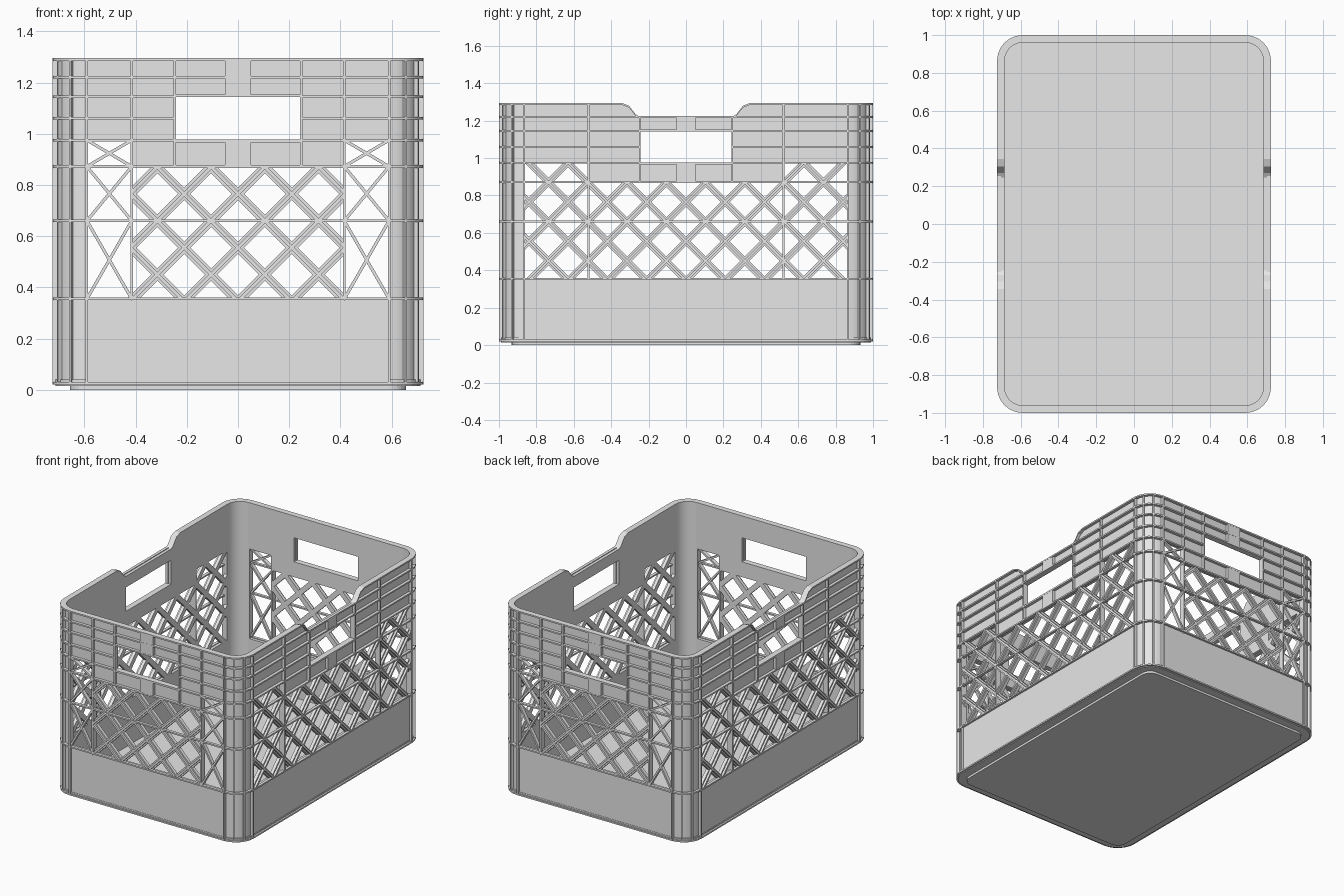
import bpy, bmesh, math

if "Cube" in bpy.data.objects:
    bpy.data.objects.remove(bpy.data.objects["Cube"])

HX, HY, H = 0.725, 1.0, 1.295      # half width, half length, height
R = 0.135                          # corner radius
SKIN, INNER = 0.02, 0.04           # depth of wall skin and of inner face
T = 0.01                           # rib thickness
ROWS = [0.355, 0.66, 0.872, 0.975, 1.06, 1.145, 1.22, H - T / 2]

grey = bpy.data.materials.new("grey_plastic")
grey.diffuse_color = (0.8, 0.8, 0.8, 1)
grey.use_nodes = True
grey.node_tree.nodes["Principled BSDF"].inputs["Base Color"].default_value = grey.diffuse_color


def finish(bm, name, smooth=False):
    bmesh.ops.recalc_face_normals(bm, faces=bm.faces[:])
    me = bpy.data.meshes.new(name)
    bm.to_mesh(me)
    bm.free()
    ob = bpy.data.objects.new(name, me)
    bpy.context.collection.objects.link(ob)
    me.materials.append(grey)
    if smooth:
        bpy.ops.object.select_all(action='DESELECT')
        ob.select_set(True)
        bpy.context.view_layer.objects.active = ob
        bpy.ops.object.shade_smooth_by_angle(angle=math.radians(35))
    return ob


def loft(bm, a, b):
    """Closed prism between two matching outlines."""
    va, vb = [bm.verts.new(p) for p in a], [bm.verts.new(p) for p in b]
    n = len(va)
    bm.faces.new(va)
    bm.faces.new(vb[::-1])
    for i in range(n):
        j = (i + 1) % n
        bm.faces.new((va[j], va[i], vb[i], vb[j]))


def place(side, u, z, d):
    """Wall position u, height z and depth d below the outer face."""
    return {"front": (u, d - HY, z), "back": (-u, HY - d, z),
            "right": (HX - d, u, z), "left": (d - HX, -u, z)}[side]


def prism(bm, side, poly, d0, d1):
    loft(bm, [place(side, u, z, d0) for u, z in poly],
         [place(side, u, z, d1) for u, z in poly])


def box(bm, side, u0, u1, z0, z1, d0=SKIN, d1=INNER):
    prism(bm, side, [(u0, z0), (u1, z0), (u1, z1), (u0, z1)], d0, d1)


def pair(bm, side, u0, u1, z0, z1, d0=SKIN, d1=INNER):
    box(bm, side, u0, u1, z0, z1, d0, d1)
    box(bm, side, -u1, -u0, z0, z1, d0, d1)


def bar(bm, side, p, q, w, d0, d1, rect):
    """Slanted bar from p to q whose ends are cut along the window edge."""
    s = (q[1] - p[1]) / (q[0] - p[0])
    h = w / 2 * math.hypot(1, s)

    def shift(pt, k):
        if min(abs(pt[1] - rect[2]), abs(pt[1] - rect[3])) < 1e-6:
            return (pt[0] - k / s, pt[1])
        return (pt[0], pt[1] + k)
    prism(bm, side, [shift(p, h), shift(p, -h), shift(q, -h), shift(q, h)], d0, d1)


def lattice(bm, side, u0, u1, z0, z1):
    """Diagonal bars on a 0.21 pitch, each a wide plate with a thin outer fin."""
    for s in (1, -1):
        for k in range(-12, 13):
            c = 0.66 - s * 0.105 + 0.21 * k
            ua, ub = sorted(((z0 - c) / s, (z1 - c) / s))
            a, b = max(u0, ua), min(u1, ub)
            if b - a > 0.03:
                p, q = (a, s * a + c), (b, s * b + c)
                bar(bm, side, p, q, 0.034, 0.018, INNER, (u0, u1, z0, z1))
                bar(bm, side, p, q, 0.014, 0.004, 0.018, (u0, u1, z0, z1))


def cross(bm, side, u0, u1, z0, z1):
    for p, q in (((u0, z0), (u1, z1)), ((u0, z1), (u1, z0))):
        bar(bm, side, p, q, 0.012, 0.004, 0.03, (u0, u1, 9, 9))


def wall(side):
    end = side in ("front", "back")
    edge = (HX if end else HY) - R          # where the rounded corner begins
    split = 0.415 if end else 0.522         # edge of the centre field
    top = H if end else 1.22

    # wall skin around the windows and the hand hole
    bm = bmesh.new()
    box(bm, side, -edge, edge, 0.02, 0.355, 0.014)
    box(bm, side, -0.245, 0.245, 1.145, top)
    pair(bm, side, 0.245, edge, 0.975, 1.145)
    box(bm, side, -split, split, 0.872, 0.975)
    notch = [(0.245, 1.22), (0.27, 1.235), (0.305, 1.28), (0.345, H)]
    for m in (1, -1):
        if end:
            box(bm, side, *sorted((m * 0.245, m * edge)), 1.145, H)
        else:
            outline = [(0.245, 1.145)] + notch + [(edge, H), (edge, 1.145)]
            prism(bm, side, [(m * u, z) for u, z in outline], SKIN, INNER)
    finish(bm, side + "_wall_skin")

    # outer ribs and solid blocks above and below the hand hole
    bm = bmesh.new()
    t = T / 2
    box(bm, side, -edge, edge, 0.02, 0.03, 0, SKIN)
    for z in ROWS:
        if z in (0.975, 1.06, 1.145) or (z > 1.25 and not end):
            pair(bm, side, 0.345 if z > 1.25 else 0.245, edge, z - t, z + t, 0, SKIN)
        else:
            box(bm, side, -edge, edge, z - t, z + t, 0, SKIN)
    box(bm, side, -0.25, 0.25, 0.965, 0.977, 0, INNER)      # hand hole edges
    box(bm, side, -0.25, 0.25, 1.143, 1.153, 0, INNER)
    pair(bm, side, 0.242, 0.252, 0.872, top, 0, SKIN)
    pair(bm, side, split - t, split + t, 0.355, H, 0, INNER)
    pair(bm, side, edge - t, edge + t, 0.02, H, 0, INNER)
    box(bm, side, -0.05, 0.05, 0.872, 0.975, 0.001, SKIN)
    box(bm, side, -0.05, 0.05, 1.145, top, 0.001, SKIN)
    if not end:
        for m in (1, -1):
            for (ua, za), (ub, zb) in zip(notch, notch[1:]):
                prism(bm, side, [(m * ua, za), (m * ub, zb), (m * ub, zb - T),
                                 (m * ua, za - T)], 0, SKIN)
    finish(bm, side + "_wall_ribs")

    # open lattice
    bm = bmesh.new()
    if end:
        lattice(bm, side, -split, split, 0.355, 0.872)
        for z0, z1 in ((0.355, 0.66), (0.66, 0.872), (0.872, 0.975)):
            cross(bm, side, split, edge, z0, z1)
            cross(bm, side, -edge, -split, z0, z1)
    else:
        lattice(bm, side, -edge, edge, 0.355, 0.872)
        lattice(bm, side, split, edge, 0.872, 0.975)
        lattice(bm, side, -edge, -split, 0.872, 0.975)
    finish(bm, side + "_wall_lattice")


def arc(sx, sy, d, a0, a1, n):
    pts = []
    for i in range(n + 1):
        a = math.radians(a0 + (a1 - a0) * i / n)
        pts.append((sx * (HX - R + (R - d) * math.cos(a)),
                    sy * (HY - R + (R - d) * math.sin(a))))
    return pts


def band(bm, sx, sy, z0, z1, d0, d1, a0=0, a1=90, n=6):
    ring = arc(sx, sy, d0, a0, a1, n) + arc(sx, sy, d1, a0, a1, n)[::-1]
    loft(bm, [(x, y, z0) for x, y in ring], [(x, y, z1) for x, y in ring])


def corner(sx, sy, name):
    bm = bmesh.new()
    band(bm, sx, sy, 0.02, H, SKIN, INNER)
    finish(bm, name + "_corner_post", True)
    bm = bmesh.new()
    band(bm, sx, sy, 0.02, 0.03, 0, SKIN)
    for z in ROWS:
        band(bm, sx, sy, z - T / 2, z + T / 2, 0, SKIN)
    for a in (30, 60):
        band(bm, sx, sy, 0.02, H, 0.002, SKIN, a - 2, a + 2, 1)
    finish(bm, name + "_corner_ribs", True)


def slab(name, d, z0, z1):
    ring = []
    for sx, sy, a0, a1 in ((1, 1, 0, 90), (-1, 1, 90, 0), (-1, -1, 0, 90), (1, -1, 90, 0)):
        ring += arc(sx, sy, d, a0, a1, 6)
    bm = bmesh.new()
    loft(bm, [(x, y, z0) for x, y in ring], [(x, y, z1) for x, y in ring])
    finish(bm, name)


for s in ("front", "back", "left", "right"):
    wall(s)
for sx, lr in ((1, "right"), (-1, "left")):
    for sy, fb in ((1, "back"), (-1, "front")):
        corner(sx, sy, fb + "_" + lr)

# floor and the shallow stacking foot under it
slab("floor", 0.012, 0.015, 0.04)
slab("stacking_foot", 0.068, 0.0, 0.02)
